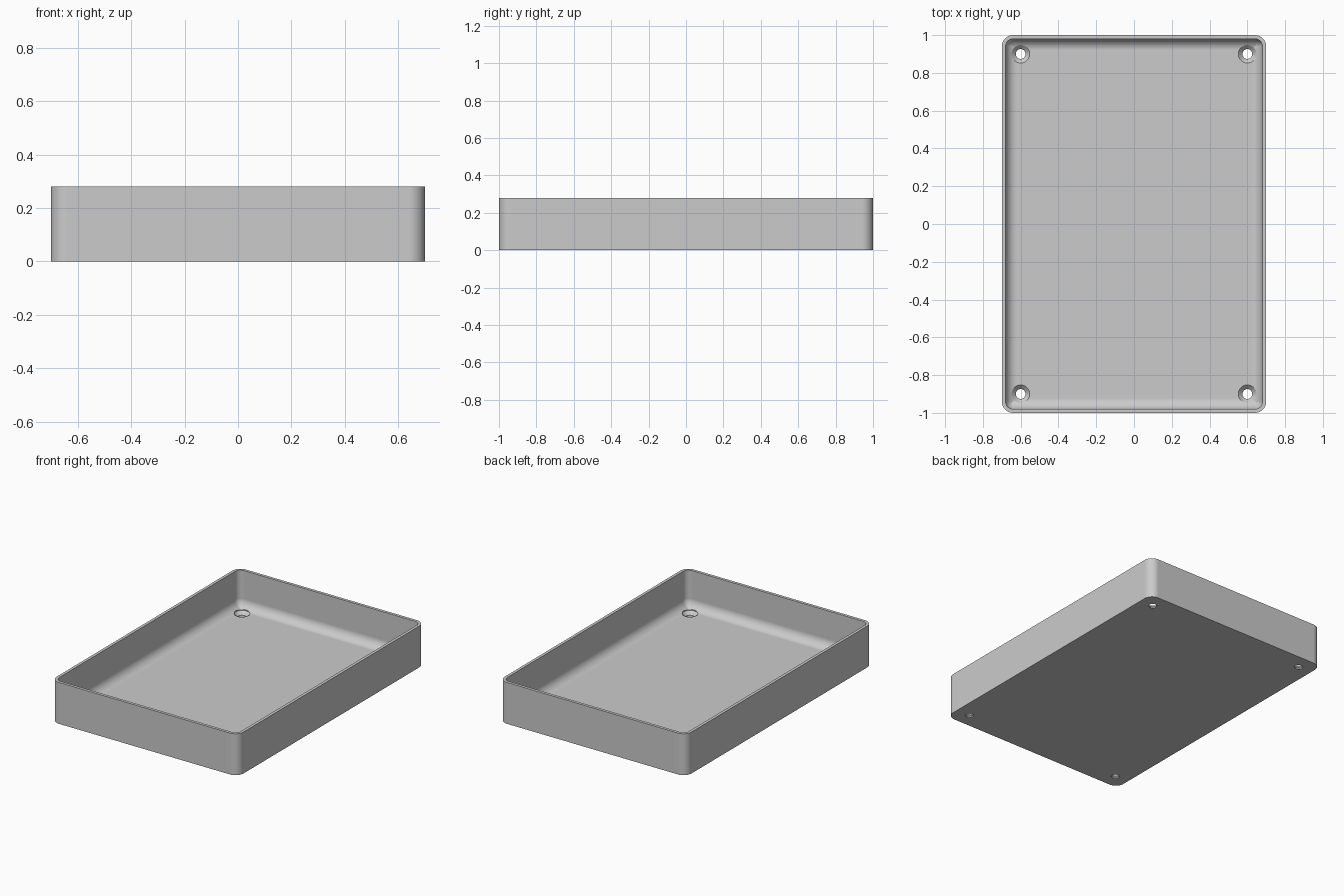
import bpy, bmesh
from math import sin, cos, pi, radians

if "Cube" in bpy.data.objects:
    bpy.data.objects.remove(bpy.data.objects["Cube"])

HALF_X, HALF_Y, HEIGHT = 0.7, 1.0, 0.28
WALL, FLOOR, CORNER, FILLET = 0.02, 0.03, 0.06, 0.06
HOLE_X, HOLE_Y, HOLE_R, SINK_R = 0.6, 0.9, 0.026, 0.048

gray = bpy.data.materials.new("plain gray")
gray.use_nodes = True
color = (0.6, 0.6, 0.6, 1)
gray.diffuse_color = color
gray.node_tree.nodes["Principled BSDF"].inputs["Base Color"].default_value = color


def rounded_ring(bm, inset, z, steps=10):
    """Rounded rectangle of vertices, inset from the outer outline."""
    r = max(CORNER - inset, 0.004)
    cx, cy = HALF_X - inset - r, HALF_Y - inset - r
    ring = []
    for q, (sx, sy) in enumerate([(1, 1), (-1, 1), (-1, -1), (1, -1)]):
        for i in range(steps + 1):
            a = (q + i / steps) * pi / 2
            ring.append(bm.verts.new((sx * cx + r * cos(a), sy * cy + r * sin(a), z)))
    return ring


def circle_ring(bm, x, y, r, z, n=32):
    return [bm.verts.new((x + r * cos(2 * pi * i / n), y + r * sin(2 * pi * i / n), z))
            for i in range(n)]


def skin(name, bm, rings):
    """Join successive rings with quads and cap both ends."""
    for a, b in zip(rings, rings[1:]):
        for i in range(len(a)):
            j = (i + 1) % len(a)
            bm.faces.new((a[i], a[j], b[j], b[i]))
    bm.faces.new(rings[0][::-1])
    bm.faces.new(rings[-1])
    bmesh.ops.recalc_face_normals(bm, faces=bm.faces[:])
    mesh = bpy.data.meshes.new(name)
    bm.to_mesh(mesh)
    bm.free()
    mesh.materials.append(gray)
    obj = bpy.data.objects.new(name, mesh)
    bpy.context.collection.objects.link(obj)
    return obj


# Tray shell: outer wall, rim, inner wall and filleted floor
bm = bmesh.new()
rings = [rounded_ring(bm, 0, 0), rounded_ring(bm, 0, HEIGHT), rounded_ring(bm, WALL, HEIGHT)]
for i in range(11):
    a = i / 10 * pi / 2
    rings.append(rounded_ring(bm, WALL + FILLET * (1 - cos(a)), FLOOR + FILLET * (1 - sin(a))))
tray = skin("tray", bm, rings)

# Countersunk screw holes near the corners
bpy.context.view_layer.objects.active = tray
tray.select_set(True)
for sx in (-1, 1):
    for sy in (-1, 1):
        bm = bmesh.new()
        profile = [(HOLE_R, -0.05), (HOLE_R, 0.008), (SINK_R, FLOOR), (SINK_R, 0.12)]
        cutter = skin("hole_cutter", bm,
                      [circle_ring(bm, sx * HOLE_X, sy * HOLE_Y, r, z) for r, z in profile])
        cutter.hide_render = True
        cut = tray.modifiers.new("screw hole", "BOOLEAN")
        cut.operation, cut.solver, cut.object = "DIFFERENCE", "EXACT", cutter
        bpy.ops.object.modifier_apply(modifier=cut.name)
        bpy.data.objects.remove(cutter)

# Smooth curves, crisp rim and hole edges, flat large faces
bpy.ops.object.shade_smooth_by_angle(angle=radians(30))
weighted = tray.modifiers.new("weighted normals", "WEIGHTED_NORMAL")
weighted.keep_sharp = True
